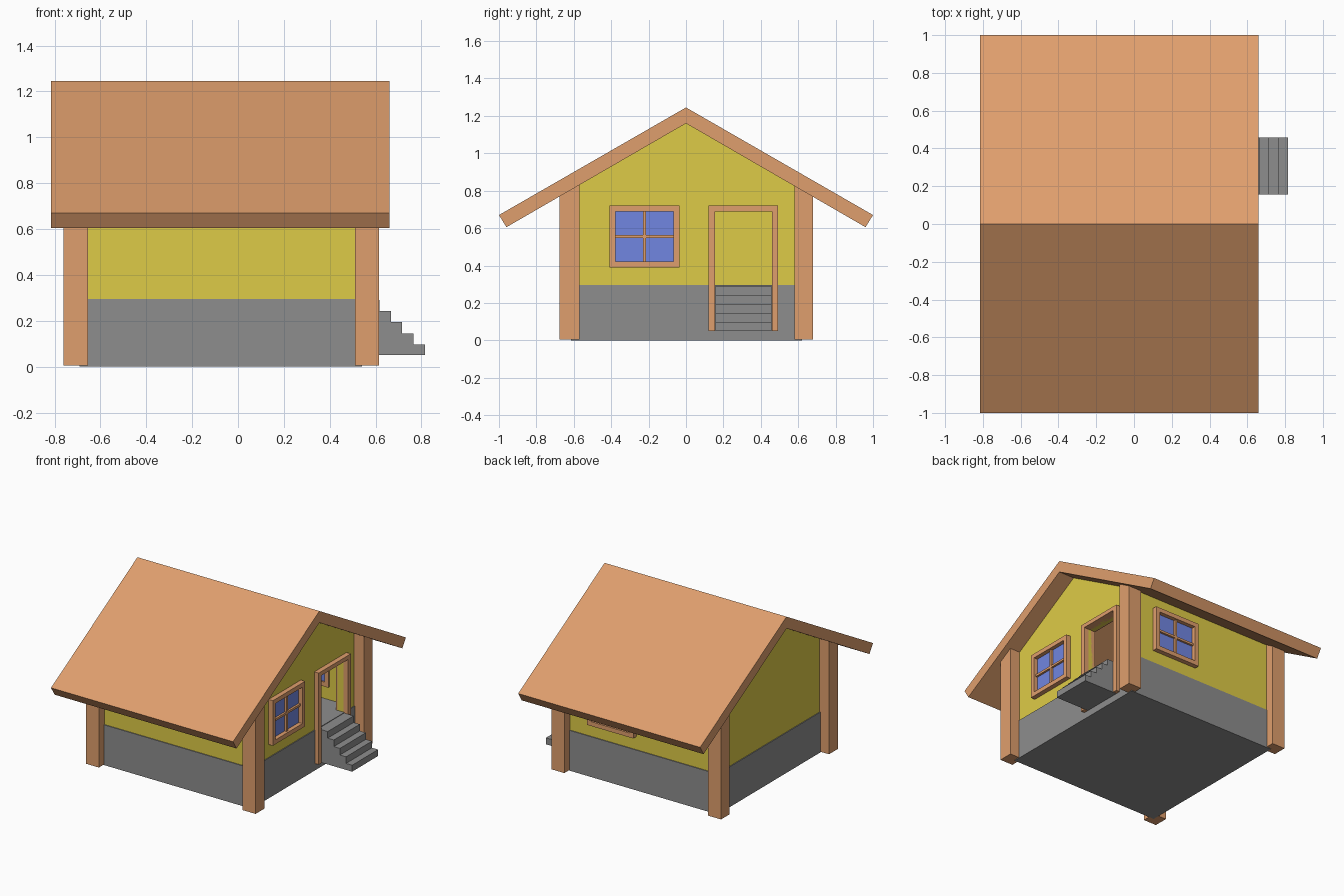
import bpy
import bmesh

cube = bpy.data.objects.get("Cube")
if cube:
    bpy.data.objects.remove(cube, do_unlink=True)


def material(name, rgb):
    m = bpy.data.materials.new(name)
    m.use_nodes = True
    m.diffuse_color = (*rgb, 1)
    m.node_tree.nodes["Principled BSDF"].inputs["Base Color"].default_value = (*rgb, 1)
    return m


WOOD = material("warm wood", (0.74, 0.345, 0.153))
PLASTER = material("yellow plaster", (0.73, 0.60, 0.063))
STONE = material("grey stone", (0.27, 0.27, 0.27))
GLASS = material("blue glass", (0.165, 0.24, 0.75))


def finish(name, bm, mat):
    bmesh.ops.recalc_face_normals(bm, faces=bm.faces)
    me = bpy.data.meshes.new(name)
    bm.to_mesh(me)
    bm.free()
    me.materials.append(mat)
    ob = bpy.data.objects.new(name, me)
    bpy.context.collection.objects.link(ob)
    return ob


def add_prism(bm, points, start, end, axis="x"):
    """Extrude a 2D outline (horizontal, z) along x or y."""
    def place(p, d):
        return (d, p[0], p[1]) if axis == "x" else (p[0], d, p[1])
    face = bm.faces.new([bm.verts.new(place(p, start)) for p in points])
    moved = bmesh.ops.extrude_face_region(bm, geom=[face])["geom"]
    shift = (end - start, 0, 0) if axis == "x" else (0, end - start, 0)
    bmesh.ops.translate(bm, vec=shift,
                        verts=[v for v in moved if isinstance(v, bmesh.types.BMVert)])


def rect(a0, a1, z0, z1):
    return [(a0, z0), (a1, z0), (a1, z1), (a0, z1)]


def prisms(name, outlines, start, end, mat, axis="x"):
    bm = bmesh.new()
    for pts in outlines:
        add_prism(bm, pts, start, end, axis)
    return finish(name, bm, mat)


def under_roof(y):
    """Height just inside the roof's underside."""
    return 1.165 - 0.578 * abs(y)


# Roof: one folded slab
prisms("roof", [[(-1, 0.67), (0, 1.245), (1, 0.67),
                 (0.96, 0.605), (0, 1.16), (-0.96, 0.605)]], -0.815, 0.66, WOOD)

# Stone base, its top is the floor
X0, X1, Y0, Y1, FLOOR = -0.69, 0.54, -0.615, 0.62, 0.295
prisms("base", [rect(Y0, Y1, 0, FLOOR)], X0, X1, STONE)

# Plaster walls, slightly inset from the base
wx0, wx1, wy0, wy1, T = X0 + 0.006, X1 - 0.006, Y0 + 0.006, Y1 - 0.006, 0.05
D0, D1, DTOP = 0.155, 0.46, 0.69
gable = [(wy1, FLOOR), (wy1, under_roof(wy1)), (0, under_roof(0)),
         (wy0, under_roof(wy0)), (wy0, FLOOR)]
doorway = [(D0, FLOOR), (D0, DTOP), (D1, DTOP), (D1, FLOOR)]
prisms("left_gable_wall", [gable + doorway], wx1 - T, wx1, PLASTER)
prisms("right_gable_wall", [gable], wx0, wx0 + T, PLASTER)
for name, outer, inner in (("front_wall", wy0, wy0 + T), ("back_wall", wy1, wy1 - T)):
    prisms(name, [[(outer, FLOOR), (inner, FLOOR),
                   (inner, under_roof(inner)), (outer, under_roof(outer))]],
           wx0 + T, wx1 - T, PLASTER)

# Corner posts, cut to the roof slope
for side, px0, px1 in (("right", -0.76, -0.655), ("left", 0.51, 0.615)):
    for end, py0, py1 in (("front", -0.675, -0.57), ("back", 0.58, 0.68)):
        prisms(f"{end}_{side}_post",
               [[(py0, 0.005), (py1, 0.005), (py1, under_roof(py1)), (py0, under_roof(py0))]],
               px0, px1, WOOD)

# Door frame
prisms("door_frame", [rect(0.12, D0, 0.05, 0.72), rect(D1, 0.493, 0.05, 0.72),
                      rect(D0, D1, DTOP, 0.72)], wx1 - T - 0.01, X1 + 0.03, WOOD)

# Stairs: stepped profile leading up to the floor
steps = [(0.5, 0.05), (0.815, 0.05)]
for i in range(5):
    x, z = 0.815 - 0.0495 * i, 0.097 + 0.0485 * i
    steps += [(x, z), (x - 0.0495, z)]
steps.append((0.5, steps[-1][1]))
prisms("stairs", [steps], D0 + 0.002, D1 - 0.002, STONE, "y")


def window(name, centre, face, axis):
    """Framed four-pane window set through a wall whose outer face is given."""
    a0, a1, z0, z1, w = centre - 0.187, centre + 0.187, 0.39, 0.72, 0.032
    prisms(name + "_frame", [rect(a0, a1, z0, z0 + w), rect(a0, a1, z1 - w, z1),
                             rect(a0, a0 + w, z0 + w, z1 - w),
                             rect(a1 - w, a1, z0 + w, z1 - w)],
           face - T - 0.015, face + 0.035, WOOD, axis)
    zc, b = (z0 + z1) / 2, 0.008
    prisms(name + "_bars", [rect(centre - b, centre + b, z0 + w, z1 - w),
                            rect(a0 + w, a1 - w, zc - b, zc + b)],
           face - T - 0.01, face + 0.02, WOOD, axis)
    prisms(name + "_glass", [rect(a0 + w, a1 - w, z0 + w, z1 - w)],
           face - T - 0.004, face + 0.005, GLASS, axis)


window("side_window", -0.222, wx1, "x")
window("back_window", 0.16, wy1, "y")
